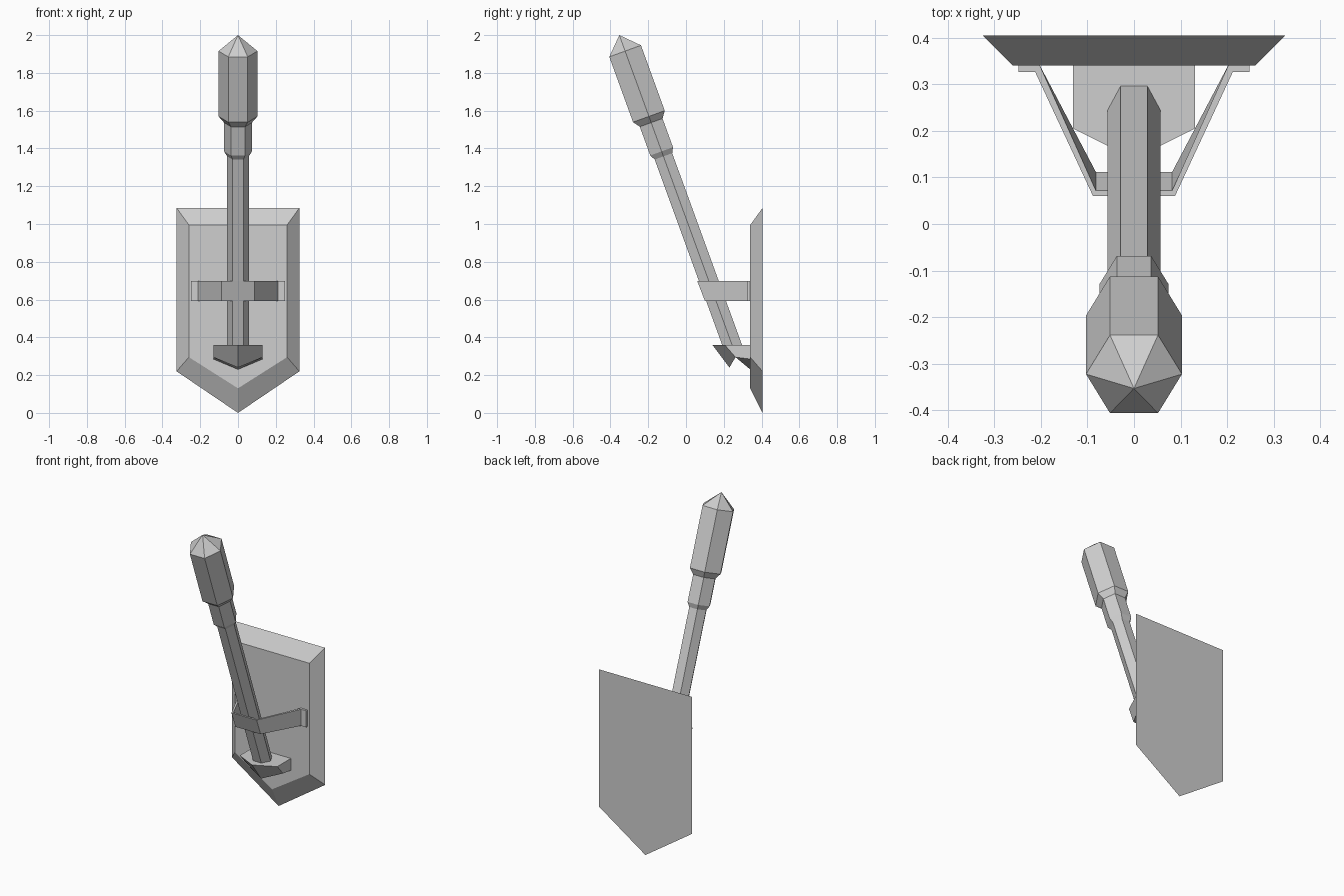
import bpy, bmesh, math
from mathutils import Vector, Matrix

cube = bpy.data.objects.get("Cube")
if cube:
    bpy.data.objects.remove(cube, do_unlink=True)

grey = bpy.data.materials.new("plain grey")
grey.use_nodes = True
colour = (0.62, 0.62, 0.62, 1)
grey.diffuse_color = colour
grey.node_tree.nodes["Principled BSDF"].inputs["Base Color"].default_value = colour


def loft(name, rings):
    """Join matching rings of points into a closed, flat-shaded solid."""
    bm = bmesh.new()
    loops = [[bm.verts.new(p) for p in ring] for ring in rings]
    for a, b in zip(loops, loops[1:]):
        for i in range(len(a)):
            j = (i + 1) % len(a)
            bm.faces.new((a[i], a[j], b[j], b[i]))
    bm.faces.new(loops[0])
    bm.faces.new(loops[-1])
    bmesh.ops.remove_doubles(bm, verts=bm.verts, dist=0.0005)
    bmesh.ops.recalc_face_normals(bm, faces=bm.faces)
    mesh = bpy.data.meshes.new(name)
    bm.to_mesh(mesh)
    bm.free()
    mesh.materials.append(grey)
    obj = bpy.data.objects.new(name, mesh)
    bpy.context.collection.objects.link(obj)
    return obj


# Shield-shaped wall plate with bevelled rim
def shield(y, half, top, shoulder, point):
    return [(-half, y, top), (half, y, top), (half, y, shoulder),
            (0, y, point), (-half, y, shoulder)]


loft("wall_plate", [shield(0.405, 0.325, 1.085, 0.22, 0),
                    shield(0.34, 0.26, 0.995, 0.295, 0.13)])

# Leaning six-sided torch, each part given as (distance below tip, radius)
LEAN = math.radians(20)
place = Matrix.Translation((0, -0.353, 2.0)) @ Matrix.Rotation(LEAN, 4, "X")


def hexagon(depth, radius):
    return [place @ Vector((radius * math.cos(math.radians(a)),
                            radius * math.sin(math.radians(a)), -depth))
            for a in range(0, 360, 60)]


def turned(name, profile):
    return loft(name, [hexagon(d, r) for d, r in profile])


tip = 0.0001
turned("torch_head", [(0, tip), (0.09, 0.103), (0.458, 0.103), (0.493, 0.074)])
turned("torch_collar", [(0.493, 0.074), (0.655, 0.074), (0.683, 0.057)])
turned("torch_shaft", [(0.683, 0.057), (1.766, 0.057)])

# Pointed rest holding the foot of the shaft
W = 0.131
loft("foot_rest", [
    [(-W, 0.34, 0.36), (-W, 0.205, 0.36), (0, 0.14, 0.36), (W, 0.205, 0.36), (W, 0.34, 0.36), (0, 0.34, 0.36)],
    [(-W, 0.34, 0.285), (-W, 0.262, 0.295), (0, 0.23, 0.24), (W, 0.262, 0.295), (W, 0.34, 0.285), (0, 0.34, 0.23)],
])

# Strap round the shaft: (outer x, outer y, inner x, inner y, slant)
half_strap = [(0.248, 0.326, 0.248, 0.342, 0),
              (0.212, 0.326, 0.203, 0.342, 0),
              (0.088, 0.06, 0.082, 0.072, 0.04)]


def section(side, ox, oy, ix, iy, slant):
    low, high = 0.593, 0.697
    return [(side * ox, oy, high), (side * ix, iy, high),
            (side * ix, iy + slant, low), (side * ox, oy + slant, low)]


loft("shaft_strap", [section(-1, *p) for p in half_strap]
     + [section(1, *p) for p in reversed(half_strap)])
